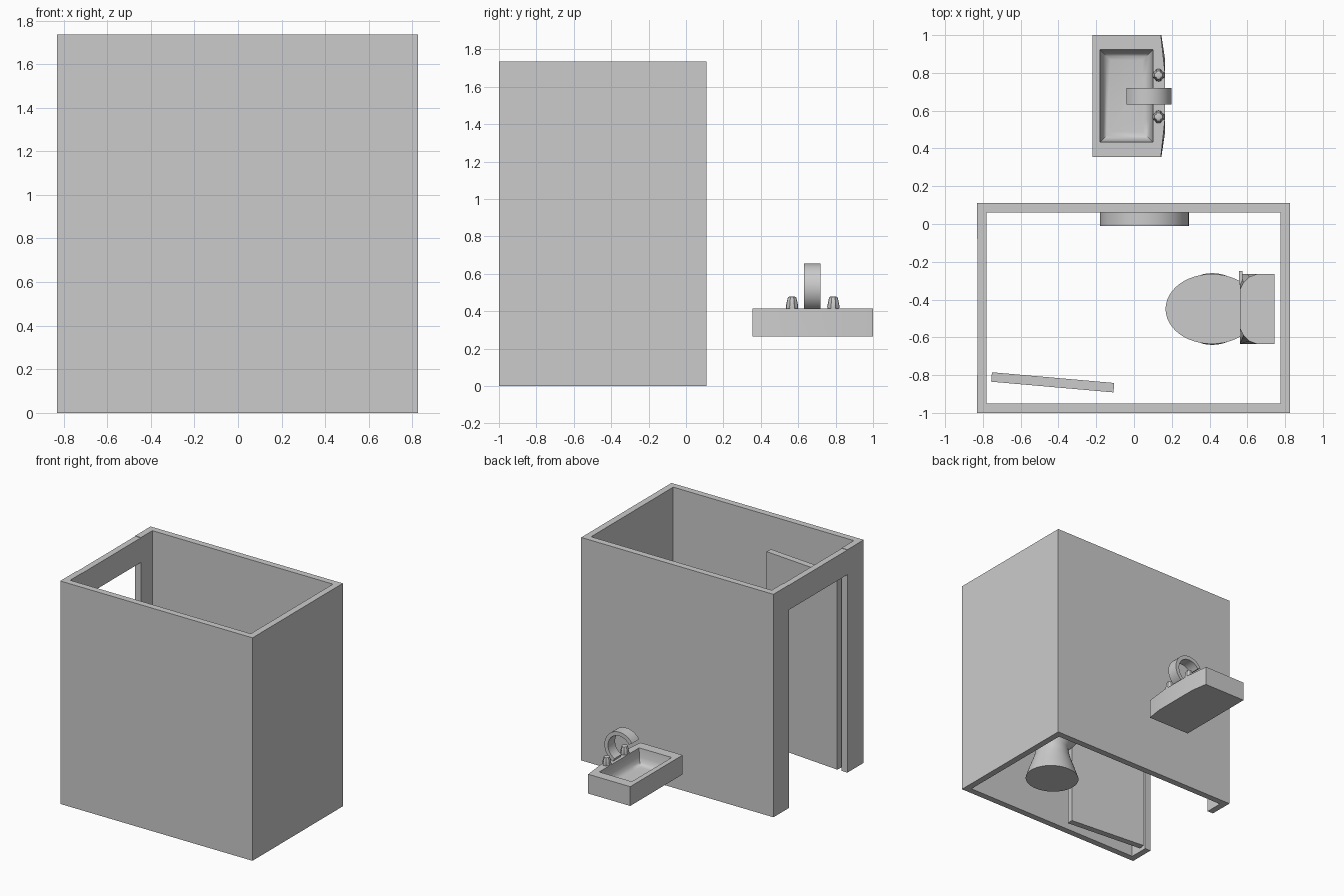
import bpy, bmesh, math
from mathutils import Matrix

if "Cube" in bpy.data.objects:
    bpy.data.objects.remove(bpy.data.objects["Cube"])


def finish(name, bm, smooth=None):
    bmesh.ops.recalc_face_normals(bm, faces=bm.faces)
    me = bpy.data.meshes.new(name)
    bm.to_mesh(me)
    bm.free()
    ob = bpy.data.objects.new(name, me)
    bpy.context.collection.objects.link(ob)
    if smooth:
        bpy.ops.object.select_all(action='DESELECT')
        ob.select_set(True)
        bpy.context.view_layer.objects.active = ob
        bpy.ops.object.shade_smooth_by_angle(angle=math.radians(smooth))
    return ob


def box(name, lo, hi):
    bm = bmesh.new()
    bmesh.ops.create_cube(bm, size=1)
    for v in bm.verts:
        v.co = [(a + b) / 2 + c * (b - a) for a, b, c in zip(lo, hi, v.co)]
    return finish(name, bm)


def loft(name, rings, smooth=None):
    """Skin between rings of equal point count and cap both ends."""
    bm = bmesh.new()
    vs = [[bm.verts.new(p) for p in r] for r in rings]
    n = len(vs[0])
    for a, b in zip(vs, vs[1:]):
        for i in range(n):
            j = (i + 1) % n
            bm.faces.new((a[i], a[j], b[j], b[i]))
    bm.faces.new(vs[0])
    bm.faces.new(vs[-1])
    return finish(name, bm, smooth)


def oval(cx, cy, z, a, b, n=48, limit=9):
    return [(min(cx + a * math.cos(t), limit), cy + b * math.sin(t), z)
            for t in (2 * math.pi * i / n for i in range(n))]


# Cubicle walls, with a doorway in the left side
T = 0.05
H = 1.735
box("front_wall", (-0.83, -1, 0), (0.825, -1 + T, H))
box("back_wall", (-0.83, 0.06, 0), (0.825, 0.11, H))
box("right_wall", (0.775, -0.95, 0), (0.825, 0.06, H))
box("left_wall_front", (-0.83, -0.95, 0), (-0.78, -0.80, H))
box("left_wall_back", (-0.83, -0.08, 0), (-0.78, 0.06, H))
box("door_lintel", (-0.829, -0.80, 1.54), (-0.781, -0.08, H - 0.003))

# Open door leaf, turned slightly on its hinge
door = box("door", (0, -0.05, 0.008), (0.65, 0, 1.51))
door.matrix_world = Matrix.Translation((-0.752, -0.785, 0)) @ Matrix.Rotation(math.radians(-5), 4, 'Z')

# Round mirror on the inside of the back wall
loft("mirror", [[(0.055 + 0.235 * math.cos(t), y, 0.9 + 0.235 * math.sin(t))
                 for t in (2 * math.pi * i / 48 for i in range(48))]
                for y in (0.06, -0.01)], 30)

# Toilet: waisted foot flaring to the bowl, lid on top
foot = [(0.0, 0.2, 0.19), (0.09, 0.17, 0.16), (0.18, 0.135, 0.13), (0.25, 0.12, 0.12),
        (0.29, 0.15, 0.14), (0.33, 0.19, 0.16), (0.37, 0.22, 0.172), (0.41, 0.235, 0.178)]
loft("toilet_bowl", [oval(0.415, -0.45, z, a, b) for z, a, b in foot], 40)
loft("toilet_lid", [oval(0.412, -0.45, z, 0.245, 0.185, limit=0.575) for z in (0.41, 0.45)], 30)

# Cistern: square base, front corners cut back towards the top
half_low = [(0.745, 0.185), (0.65, 0.185), (0.60, 0.185), (0.56, 0.185), (0.56, 0.12)]
half_top = [(0.745, 0.185), (0.65, 0.185), (0.61, 0.17), (0.58, 0.14), (0.56, 0.10)]


def tank_ring(half, z):
    pts = half + [(x, -y) for x, y in reversed(half)]
    return [(x, y - 0.45, z) for x, y in pts]


loft("cistern", [tank_ring(half_low, 0.38), tank_ring(half_low, 0.46), tank_ring(half_top, 0.75)], 30)
box("flush_lever", (0.555, -0.32, 0.64), (0.575, -0.25, 0.665))

# Sink: slab with a bowed back edge and a recessed basin
CY = 0.678


def mirror_ring(half, z):
    pts = half + [(x, -y) for x, y in reversed(half)]
    return [(x, y + CY, z) for x, y in pts]


slab_low = [(-0.22, 0.322), (0.145, 0.322), (0.165, 0.19)]
slab_top = [(-0.22, 0.322), (0.142, 0.322), (0.163, 0.13)]


def basin(inset, z):
    return mirror_ring([(-0.18 + inset, 0.245 - inset), (0.10 - inset, 0.245 - inset),
                        (0.10 - inset, 0.15 - inset)], z)


loft("sink", [mirror_ring(slab_low, 0.265), mirror_ring(slab_top, 0.415),
              basin(0, 0.415), basin(0.006, 0.35), basin(0.018, 0.318),
              basin(0.035, 0.302), basin(0.055, 0.298)], 35)

# Tap spout: a broad band bent into an arch
rings = []
for i in range(33):
    t = math.radians(-65 + 213 * i / 32)
    rings.append([(0.07 + r * math.cos(t), y, 0.527 + r * math.sin(t))
                  for r, y in ((0.128, 0.632), (0.128, 0.72), (0.098, 0.72), (0.098, 0.632))])
loft("tap_spout", rings, 30)

# Two fluted tap handles
for side, y in (("front", 0.567), ("back", 0.788)):
    rings = []
    for z, r in ((0.41, 0.03), (0.425, 0.033), (0.46, 0.026), (0.475, 0.022), (0.479, 0.014)):
        rings.append([(0.13 + k * r * math.cos(t), y + k * r * math.sin(t), z)
                      for i in range(16)
                      for t, k in [(math.pi * i / 8, 0.82 if i % 4 == 2 else 1.0)]])
    loft("tap_handle_" + side, rings, 30)
